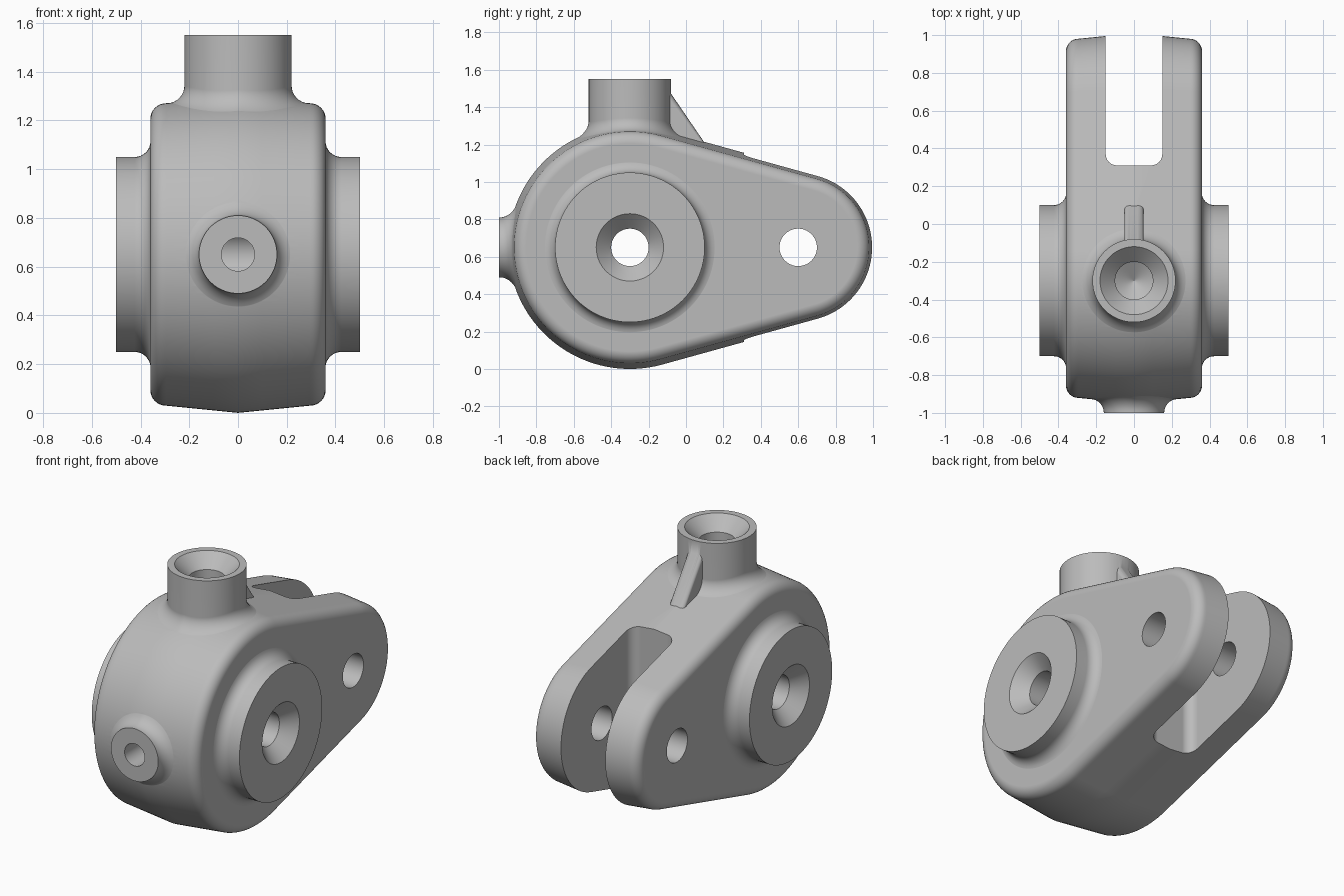
import bpy, bmesh
from math import pi, sin, cos, asin
from mathutils import Vector
from mathutils.bvhtree import BVHTree

if "Cube" in bpy.data.objects:
    bpy.data.objects.remove(bpy.data.objects["Cube"])

SEG = 96
HUB = Vector((0, -0.3, 0.65))      # bosses and bores all meet here
EYE_Y = 0.6                        # pivot eye of the fork
HUB_R, EYE_R = 0.65, 0.41
HALF_W, EDGE, DRAFT = 0.36, 0.065, 0.1

grey = bpy.data.materials.new("cast_grey")
grey.use_nodes = True
grey.diffuse_color = (0.5, 0.5, 0.5, 1)
grey.node_tree.nodes["Principled BSDF"].inputs["Base Color"].default_value = (0.5, 0.5, 0.5, 1)


def make_object(name, bm):
    bmesh.ops.recalc_face_normals(bm, faces=bm.faces)
    mesh = bpy.data.meshes.new(name)
    bm.to_mesh(mesh)
    mesh.materials.append(grey)
    obj = bpy.data.objects.new(name, mesh)
    bpy.context.collection.objects.link(obj)
    return obj


def loft(rings):
    """Skin a list of closed rings and cap both ends."""
    bm = bmesh.new()
    rows = [[bm.verts.new(p) for p in ring] for ring in rings]
    for a, b in zip(rows, rows[1:]):
        for i in range(len(a)):
            j = (i + 1) % len(a)
            bm.faces.new((a[i], a[j], b[j], b[i]))
    bm.faces.new(rows[0])
    bm.faces.new(rows[-1])
    bmesh.ops.recalc_face_normals(bm, faces=bm.faces)
    return bm


def ring_point(origin, axis, radius, angle, height):
    offset = Vector((radius * cos(angle), radius * sin(angle), height))
    return origin + Vector(axis).to_track_quat('Z', 'Y') @ offset


def lathe(name, profile, axis, origin=HUB):
    angles = [2 * pi * i / SEG for i in range(SEG)]
    return make_object(name, loft([[ring_point(origin, axis, r, a, h) for a in angles]
                                   for r, h in profile]))


def teardrop(x, inset):
    """Outline around the hub and the eye, joined by tangents."""
    tilt = asin((HUB_R - EYE_R) / (EYE_Y - HUB.y))
    top = pi / 2 - tilt
    points = []
    for y, radius, start, end, n in ((EYE_Y, EYE_R, -top, top, 40),
                                     (HUB.y, HUB_R, top, 2 * pi - top, 72)):
        for i in range(n + 1):
            a = start + (end - start) * i / n
            r = radius - inset
            points.append((x, y + r * cos(a), HUB.z + r * sin(a)))
    return points


# Drafted body with rounded side edges
flat = HALF_W - EDGE
half = [(flat * i / 3, DRAFT * flat * i / 3) for i in range(4)]
for i in range(1, 9):
    a = pi / 2 * i / 8
    half.append((flat + EDGE * sin(a), DRAFT * flat + EDGE * (1 - cos(a))))
stations = [(-x, d) for x, d in reversed(half[1:])] + half
body_bm = loft([teardrop(x, d) for x, d in stations])
surface = BVHTree.FromBMesh(body_bm)
body = make_object("clevis_body", body_bm)


def boss(name, axis, radius, end, fillet=0.065):
    """Round boss whose base flares onto the body surface."""
    axis = Vector(axis)
    angles = [2 * pi * i / SEG for i in range(SEG)]

    def height(r, a):
        hit = surface.ray_cast(ring_point(HUB, axis, r, a, 2), -axis)[0]
        return (hit - HUB).dot(axis)

    flare = radius + fillet
    base = min(height(flare, a) for a in angles) - 0.05
    rings = [[ring_point(HUB, axis, flare, a, base) for a in angles]]
    for i in range(9):
        t = pi / 2 * i / 8
        r = radius + fillet * (1 - sin(t))
        lift = fillet * (1 - cos(t)) - 0.001
        rings.append([ring_point(HUB, axis, r, a, height(r, a) + lift) for a in angles])
    rings.append([ring_point(HUB, axis, radius, a, end) for a in angles])
    return make_object(name, loft(rings))


def combine(tool, operation):
    mod = body.modifiers.new(tool.name, 'BOOLEAN')
    mod.operation, mod.solver, mod.object = operation, 'EXACT', tool
    bpy.ops.object.modifier_apply(modifier=mod.name)
    bpy.data.objects.remove(tool)


def prism(name, outline, offset, bevel, pick):
    """Extrude an outline along an offset and round the picked edges."""
    rows = [[Vector(p) for p in outline], [Vector(p) + Vector(offset) for p in outline]]
    bm = loft(rows)
    edges = [e for e in bm.edges if pick((e.verts[0].co + e.verts[1].co) / 2,
                                         e.verts[1].co - e.verts[0].co)]
    bmesh.ops.bevel(bm, geom=edges, offset=bevel, segments=6, affect='EDGES', profile=0.5)
    return make_object(name, bm)


bpy.context.view_layer.objects.active = body
body.select_set(True)

# Bosses: two sides, oil port in front, neck on top
combine(boss("left_boss", (1, 0, 0), 0.4, 0.5), 'UNION')
combine(boss("right_boss", (-1, 0, 0), 0.4, 0.5), 'UNION')
combine(boss("front_port", (0, -1, 0), 0.16, 0.7), 'UNION')
combine(boss("top_neck", (0, 0, 1), 0.22, 0.9), 'UNION')

# Sloped rib behind the neck
rib = [(-0.05, y, z) for y, z in ((-0.14, 1.1), (-0.14, 1.56), (0.16, 1.12), (0.16, 1.1))]
combine(prism("neck_rib", rib, (0.1, 0, 0), 0.03,
              lambda m, d: abs(m.x) > 0.04 and abs(d.y) > 0.1 and abs(d.z) > 0.1), 'UNION')

# Fork slot with rounded inner corners
slot = [(x, y, -0.3) for x, y in ((-0.15, 0.31), (0.15, 0.31), (0.15, 1.3), (-0.15, 1.3))]
combine(prism("fork_slot", slot, (0, 0, 2), 0.06,
              lambda m, d: abs(d.z) > 1 and m.y < 0.5), 'DIFFERENCE')

# Bores: countersunk cross bore, blind neck bore, port hole, pivot hole
combine(lathe("cross_bore", [(0.28, -0.6), (0.1, -0.42), (0.1, 0.42), (0.28, 0.6)],
              (1, 0, 0)), 'DIFFERENCE')
combine(lathe("neck_bore", [(0.28, 1), (0.1, 0.82), (0.1, 0.3), (0.002, 0.24)],
              (0, 0, 1)), 'DIFFERENCE')
combine(lathe("port_hole", [(0.068, 0), (0.068, 0.8)], (0, -1, 0)), 'DIFFERENCE')
combine(lathe("pivot_hole", [(0.1, -0.6), (0.1, 0.6)], (1, 0, 0),
              Vector((0, EYE_Y, HUB.z))), 'DIFFERENCE')

# Smooth shading with crisp machined edges
bpy.ops.object.shade_smooth_by_angle(angle=0.6)
normals = body.modifiers.new("face_weighted_normals", 'WEIGHTED_NORMAL')
normals.keep_sharp = True
